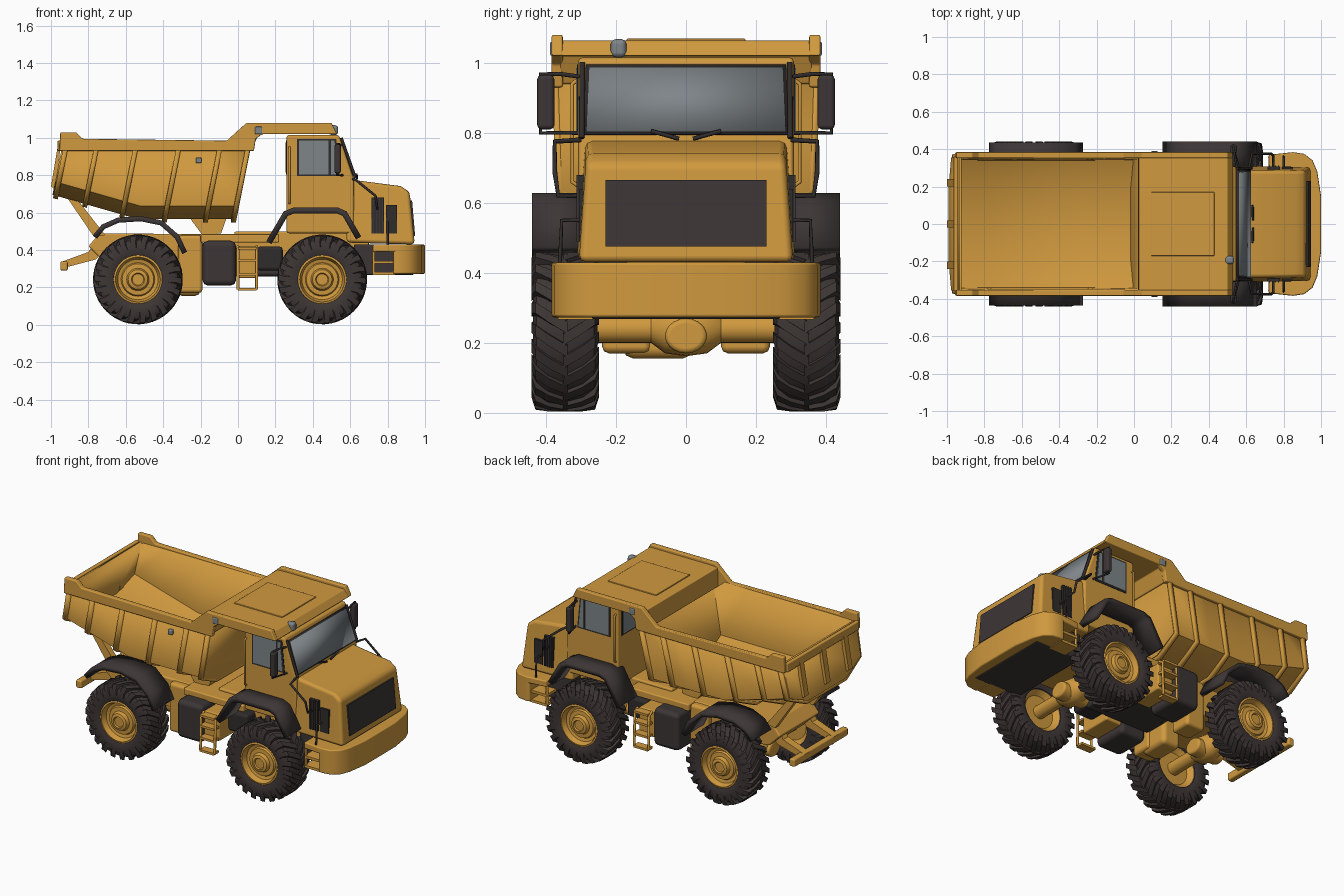
import bpy, bmesh, math

if "Cube" in bpy.data.objects:
    bpy.data.objects.remove(bpy.data.objects["Cube"])

def material(name, r, g, b):
    m = bpy.data.materials.new(name)
    m.diffuse_color = (r, g, b, 1)
    m.use_nodes = True
    m.node_tree.nodes["Principled BSDF"].inputs["Base Color"].default_value = m.diffuse_color
    return m

YELLOW = material("yellow paint", 0.63, 0.32, 0.049)
RUBBER = material("tyre rubber", 0.047, 0.037, 0.035)
DARK = material("dark plastic", 0.046, 0.036, 0.036)
BLACK = material("black trim", 0.03, 0.025, 0.025)
GLASS = material("grey glass", 0.21, 0.235, 0.25)
EPS = 1e-7

def build(name, verts, faces, mat, bevel=0, mirror=False, solid=0, offset=0.0):
    bm = bmesh.new()
    vs = [bm.verts.new(v) for v in verts]
    for f in faces:
        bm.faces.new([vs[i] for i in f])
    bmesh.ops.remove_doubles(bm, verts=bm.verts, dist=1e-5)
    bmesh.ops.recalc_face_normals(bm, faces=bm.faces)
    me = bpy.data.meshes.new(name)
    bm.to_mesh(me)
    bm.free()
    for p in me.polygons:
        p.use_smooth = not solid
    me.set_sharp_from_angle(angle=math.radians(32))
    me.materials.append(mat)
    ob = bpy.data.objects.new(name, me)
    bpy.context.collection.objects.link(ob)
    if solid:
        s = ob.modifiers.new("thickness", 'SOLIDIFY')
        s.thickness, s.offset = solid, offset
    if bevel:
        b = ob.modifiers.new("bevel", 'BEVEL')
        b.width, b.segments, b.limit_method = bevel, 2, 'ANGLE'
        b.harden_normals = True
    if mirror:
        ob.modifiers.new("mirror", 'MIRROR').use_axis = (False, True, False)
    return ob

def prism(name, pts, t0, t1, mat, axis='y', **kw):
    put = {'x': lambda p, t: (t, p[0], p[1]), 'y': lambda p, t: (p[0], t, p[1]),
           'z': lambda p, t: (p[0], p[1], t)}[axis]
    n = len(pts)
    verts = [put(p, t) for t in (t0, t1) for p in pts]
    faces = [list(range(n)), list(range(n, 2 * n))]
    faces += [(i, (i + 1) % n, n + (i + 1) % n, n + i) for i in range(n)]
    return build(name, verts, faces, mat, **kw)

def box(name, x0, x1, y0, y1, z0, z1, mat, **kw):
    return prism(name, [(x0, z0), (x1, z0), (x1, z1), (x0, z1)], y0, y1, mat, **kw)

def strip(name, path, y0, y1, mat, thick, **kw):
    verts = [(x, y, z) for x, z in path for y in (y0, y1)]
    faces = [(2*i, 2*i+1, 2*i+3, 2*i+2) for i in range(len(path) - 1)]
    return build(name, verts, faces, mat, solid=thick, **kw)

def lathe(name, prof, c, mat, n=40, **kw):
    """Revolve (radius, offset) points about a y axis through c."""
    verts = [(c[0] + r * math.cos(2*math.pi*k/n), c[1] + h, c[2] + r * math.sin(2*math.pi*k/n))
             for r, h in prof for k in range(n)]
    faces = [(i*n + k, i*n + (k+1) % n, (i+1)*n + (k+1) % n, (i+1)*n + k)
             for i in range(len(prof) - 1) for k in range(n)]
    return build(name, verts, faces, mat, **kw)

def tube(name, pts, r, mat, mirror=True):
    cu = bpy.data.curves.new(name, 'CURVE')
    cu.dimensions, cu.bevel_depth, cu.bevel_resolution, cu.use_fill_caps = '3D', r, 2, True
    sp = cu.splines.new('POLY')
    sp.points.add(len(pts) - 1)
    for p, q in zip(sp.points, pts):
        p.co = (*q, 1)
    cu.materials.append(mat)
    ob = bpy.data.objects.new(name, cu)
    bpy.context.collection.objects.link(ob)
    if mirror:
        ob.modifiers.new("mirror", 'MIRROR').use_axis = (False, True, False)

# Wheels: tyre, chevron lugs, dished rim, axle
def lugs(name, c, n=22):
    verts, faces = [], []
    path = [(-0.006, 0.24, 0.0), (0.045, 0.24, 0.13), (0.085, 0.234, 0.25), (0.096, 0.2, 0.28)]
    for k in range(n):
        for side in (1, -1):
            a0, base = 2*math.pi*(k + (0.5 if side < 0 else 0))/n, len(verts)
            for h, r, a in path:
                for rr, w in ((r - 0.035, -0.085), (r, -0.07), (r, 0.07), (r - 0.035, 0.085)):
                    t = a0 + a + w
                    verts.append((c[0] + rr*math.cos(t), c[1] + side*h, c[2] + rr*math.sin(t)))
            faces += [[base + j for j in range(4)], [base + 12 + j for j in range(4)]]
            faces += [(base + 4*i + j, base + 4*i + (j+1) % 4, base + 4*i + 4 + (j+1) % 4, base + 4*i + 4 + j)
                      for i in range(3) for j in range(4)]
    build(name, verts, faces, RUBBER, mirror=True)

for tag, x in (("front", 0.45), ("rear", -0.535)):
    c = (x, 0.345, 0.243)
    lathe(tag + "_tyre", [(.122, .07), (.13, .085), (.15, .092), (.19, .092), (.212, .082), (.227, .05), (.227, -.05),
          (.212, -.082), (.19, -.092), (.15, -.092), (.13, -.085), (.122, -.07), (.122, .07)], c, RUBBER, 48, mirror=True)
    lugs(tag + "_tyre_lugs", c)
    lathe(tag + "_rim", [(EPS, -.05), (.1, -.05), (.128, -.08), (.13, .085), (.12, .088), (.108, .055), (.09, .05),
          (.084, .062), (.06, .064), (.052, .085), (.035, .09), (.03, .082), (EPS, .082)], c, YELLOW, mirror=True)
    lathe(tag + "_axle", [(EPS, -.3), (.04, -.3), (.04, -.1), (.07, -.06), (.078, 0), (.07, .06), (.04, .1),
          (.04, .3), (EPS, .3)], (x, 0, 0.24), YELLOW, 24)
    ring = [(.06*math.cos(k*math.pi/10), .22 + .05*math.sin(k*math.pi/10)) for k in range(20)]
    prism(tag + "_differential_nose", ring, x - .09, x + .11, YELLOW, axis='x', bevel=.015)

# Dump body: leaning U sections, closed at both ends, open on top
def section(x, grow=0.0, top=0.98):
    zb = .565 if x > -.45 else .565 + (-.45 - x) * .27
    lean = lambda z: x - 0.08 * (0.98 - z) / 0.4
    half = [(.366 + grow, top), (.355 + grow, zb + .07), (.19 + grow, zb - grow)]
    return [(lean(z), -y, z) for y, z in half] + [(lean(z), y, z) for y, z in reversed(half)]

rings = [section(x) for x in (-.935, -.75, -.45, -.2, .075)]
faces = [(6*i + j, 6*i + j + 1, 6*i + 7 + j, 6*i + 6 + j) for i in range(4) for j in range(5)]
faces += [list(range(6)), list(range(24, 30))]
build("dump_body", sum(rings, []), faces, YELLOW, solid=.018, offset=-1)
for k, x in enumerate((-.915, -.75, -.54, -.31, -.09, .06)):
    pts = section(x - .013, .006, .94) + section(x + .013, .006, .94)
    build(f"body_rib_{k}", pts, [(j, j+1, j+7, j+6) for j in range(5)], YELLOW, solid=.022)
prism("body_side_rail", [(-.955, .93), (-.95, 1.03), (-.865, 1.03), (-.83, .995), (-.06, .985), (.045, 1.08),
      (.5, 1.08), (.53, 1.02), (.13, 1.02), (.095, .995), (.085, .93)], .352, .384, YELLOW, mirror=True, bevel=.006)
prism("canopy", [(.02, .94), (.025, 1.06), (.1, 1.063), (.5, 1.063), (.53, 1.02), (.11, 1.02), (.075, .94)],
      -.36, .36, YELLOW, bevel=.005)
box("canopy_panel", .09, .43, -.17, .17, 1.05, 1.069, YELLOW, bevel=.004)
box("tailgate_rail", -.965, -.94, -.36, .36, .93, .985, YELLOW, bevel=.006)
for y in (-.22, 0, .22):
    prism("tailgate_rib", [(-.95, .95), (-.965, .95), (-1.0, .74), (-.97, .72)], y - .02, y + .02, YELLOW)
prism("body_pivot", [(-.26, .575), (-.06, .575), (-.09, .49), (-.19, .48)], -.16, .16, YELLOW)
prism("tail_strut", [(-.91, .675), (-.85, .66), (-.71, .48), (-.77, .47)], .17, .21, YELLOW, mirror=True)
box("rail_lamp", .09, .13, .37, .389, 1.02, 1.06, GLASS, mirror=True, bevel=.006)
box("side_lamp", -.225, -.195, -.385, -.36, .865, .895, GLASS, bevel=.006)
box("roof_lamp", .485, .535, -.215, -.17, 1.015, 1.068, GLASS, bevel=.015)

# Chassis, tow bar and drive line
prism("rear_chassis", [(-.80, .42), (-.74, .49), (-.19, .485), (-.19, .30), (-.33, .30), (-.72, .34)], -.2, .2, YELLOW, bevel=.01)
box("chassis_cheek", -.32, -.19, .1, .24, .17, .48, YELLOW, mirror=True, bevel=.02)
box("gearbox", -.33, -.2, -.18, .02, .155, .35, YELLOW, bevel=.03)
prism("tow_arm", [(-.95, .30), (-.95, .335), (-.8, .39), (-.75, .47), (-.68, .44), (-.76, .35)], .12, .17, YELLOW, mirror=True)
box("tow_bar", -.95, -.91, -.27, .27, .29, .34, YELLOW, bevel=.01)
box("front_chassis", -.02, .7, -.17, .17, .33, .5, YELLOW, bevel=.01)
box("articulation_joint", -.2, .26, -.12, .12, .26, .44, DARK, bevel=.02)
box("joint_deck", -.2, .22, -.26, .26, .44, .485, YELLOW, bevel=.008)
box("side_tank", -.19, -.01, .12, .35, .21, .45, DARK, mirror=True, bevel=.03)
box("battery_box", -.01, .1, .12, .33, .25, .42, YELLOW, mirror=True, bevel=.01)
box("joint_hoses", .1, .24, .12, .25, .29, .42, BLACK, mirror=True, bevel=.02)
for x in (0, .1):
    tube("ladder_rail", [(x, .34, .42), (x, .37, .40), (x, .375, .19)], .008, YELLOW)
for z in (.19, .27, .345, .41):
    box("ladder_rung", 0, .1, .335, .385, z - .007, z + .007, YELLOW, mirror=True)

# Fenders
strip("front_fender", [(.165, .44), (.255, .595), (.3, .612), (.53, .612), (.57, .595), (.645, .465)],
      .27, .44, DARK, .032, mirror=True)
strip("rear_fender", [(-.765, .47), (-.72, .525), (-.64, .56), (-.52, .568), (-.41, .545), (-.325, .47), (-.285, .385)],
      .25, .435, DARK, .028, mirror=True)

# Cab with windows
prism("cab", [(.26, .49), (.26, 1.015), (.54, 1.015), (.62, .78), (.62, .49)], -.308, .308, YELLOW, bevel=.012)
def screen(name, z0, z1, y, lift, mat):
    xs = lambda z: .54 + (1.015 - z) * .34 + lift
    build(name, [(xs(z0), -y, z0), (xs(z0), y, z0), (xs(z1), y - .008, z1), (xs(z1), -y + .008, z1)],
          [(0, 1, 2, 3)], mat, solid=.012)
screen("windscreen_frame", .795, .993, .294, .004, BLACK)
screen("windscreen", .803, .985, .284, .008, GLASS)
prism("side_window_frame", [(.315, .795), (.315, .995), (.525, .995), (.545, .795)], .303, .311, BLACK, mirror=True)
prism("side_window", [(.325, .805), (.325, .985), (.485, .985), (.485, .805)], .306, .314, GLASS, mirror=True)
prism("quarter_window", [(.497, .805), (.497, .985), (.516, .985), (.533, .805)], .306, .314, GLASS, mirror=True)
box("rear_window_frame", .256, .264, -.275, .275, .805, .985, BLACK)
box("rear_window", .253, .261, -.265, .265, .815, .975, GLASS)
for s in (-1, 1):
    tube("wiper", [(.636, s*.02, .783), (.634, s*.1, .805)], .006, BLACK, False)
tube("cab_grab_rail", [(.275, .31, .95), (.275, .325, .94), (.275, .325, .66), (.275, .31, .65)], .006, YELLOW)

# Bonnet, narrowing towards the nose and the top
hood = prism("bonnet", [(.58, .44), (.58, .785), (.64, .772), (.87, .742), (.918, .71), (.945, .43)], -.312, .312, YELLOW, bevel=.02)
for v in hood.data.vertices:
    v.co.y *= 1 - .02 * (v.co.x - .58) / .36 - .07 * max(0, v.co.z - .44) / .3
prism("grille", [(.918, .475), (.947, .475), (.931, .665), (.902, .665)], -.23, .23, DARK)
box("side_vent", .715, .78, .27, .308, .49, .68, BLACK, mirror=True)
box("side_vent_small", .79, .85, .27, .306, .49, .64, BLACK, mirror=True)
for k in range(4):
    x = .722 + k * .016
    box("vent_slat", x, x + .006, .29, .313, .49, .68, DARK, mirror=True)

# Bumper, steps and belly plate
half = [(.72, .37), (.85, .384), (.91, .375), (.955, .34), (.98, .28), (1.0, .15)]
plan = [(x, -y) for x, y in half] + [(x, y) for x, y in reversed(half)]
prism("bumper_deck", plan, .39, .43, YELLOW, axis='z', bevel=.008)
prism("bumper", [(.83, -.38)] + plan[1:-1] + [(.83, .38)], .272, .42, YELLOW, axis='z', bevel=.01)
box("belly_plate", .62, .94, -.27, .27, .268, .43, DARK, bevel=.006)
for z in (.275, .335):
    box("bumper_step", .72, .84, .26, .365, z - .008, z + .008, YELLOW, mirror=True)
tube("step_post", [(.725, .355, .4), (.725, .355, .27)], .008, YELLOW)

# Mirrors and handrails
box("wing_mirror", .515, .55, .376, .425, .81, .965, DARK, mirror=True, bevel=.012)
tube("mirror_bracket", [(.55, .30, .96), (.54, .36, .968), (.53, .415, .968), (.53, .415, .8), (.56, .30, .8)], .006, BLACK)
tube("front_handrail", [(.615, .30, .78), (.63, .375, .775), (.735, .375, .69), (.745, .365, .62), (.745, .29, .62)], .007, BLACK)
tube("lower_handrail", [(.80, .29, .55), (.80, .355, .55), (.80, .36, .43)], .006, BLACK)
tube("windscreen_pillar_trim", [(.552, .296, 1.0), (.628, .298, .785)], .008, BLACK)
